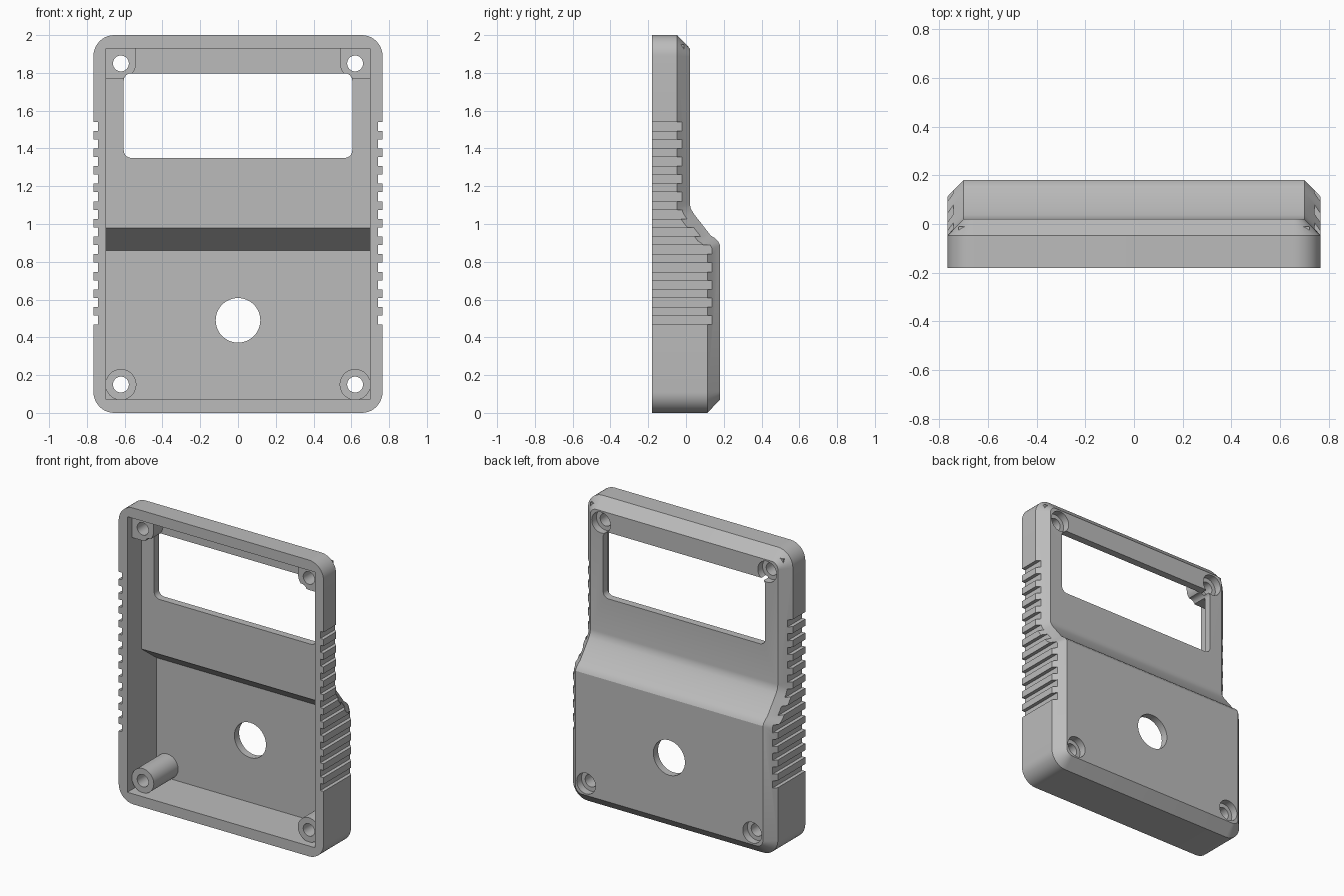
import bpy, bmesh
from math import sin, cos, pi

cube = bpy.data.objects.get("Cube")
if cube:
    bpy.data.objects.remove(cube, do_unlink=True)

grey = bpy.data.materials.new("plastic_grey")
grey.use_nodes = True
grey.diffuse_color = (0.5, 0.5, 0.5, 1)
grey.node_tree.nodes["Principled BSDF"].inputs["Base Color"].default_value = (0.5, 0.5, 0.5, 1)

FRONT = -0.18


def arc(cx, cz, r, a0, a1, n):
    return [(cx + r * cos(a0 + (a1 - a0) * i / n), cz + r * sin(a0 + (a1 - a0) * i / n))
            for i in range(n + 1)]


def circle(cx, cz, r, n=40):
    return arc(cx, cz, r, 0, 2 * pi, n)[:-1]


def finish(bm, name):
    bmesh.ops.recalc_face_normals(bm, faces=bm.faces[:])
    me = bpy.data.meshes.new(name)
    bm.to_mesh(me)
    bm.free()
    me.materials.append(grey)
    ob = bpy.data.objects.new(name, me)
    bpy.context.collection.objects.link(ob)
    return ob


def add_prism(bm, pts, a, b, along="y"):
    """Extrude a 2D outline: (x, z) along y, or (y, z) along x."""
    place = (lambda p, t: (p[0], t, p[1])) if along == "y" else (lambda p, t: (t, p[0], p[1]))
    lo = [bm.verts.new(place(p, a)) for p in pts]
    hi = [bm.verts.new(place(p, b)) for p in pts]
    bm.faces.new(lo)
    bm.faces.new(hi[::-1])
    for i in range(len(pts)):
        j = (i + 1) % len(pts)
        bm.faces.new((lo[i], lo[j], hi[j], hi[i]))


def combine(target, bm, operation, name):
    tool = finish(bm, name)
    tool.hide_render = True
    mod = target.modifiers.new(name, 'BOOLEAN')
    mod.operation, mod.solver, mod.object = operation, 'EXACT', tool
    bpy.context.view_layer.objects.active = target
    bpy.ops.object.modifier_apply(modifier=mod.name)
    bpy.data.objects.remove(tool, do_unlink=True)


# Back surface: thick lower half, filleted slope, thin upper half (z, y)
step = [(0.89, 0.18), (0.905, 0.172), (0.925, 0.153), (0.94, 0.13), (1.035, 0.056),
        (1.06, 0.037), (1.085, 0.024), (1.11, 0.02)]


def side_outline(hx, z0, z1, r, shift):
    """Right half of the rounded outline, bottom to top."""
    return (arc(hx - r, z0 + r, r, -pi / 2, 0, 10)
            + [(hx, z + shift) for z, y in step]
            + arc(hx - r, z1 - r, r, 0, pi / 2, 10))


# Outer body with a chamfer round the back
rim = side_outline(0.765, 0, 2, 0.11, -0.03)
inset = side_outline(0.70, 0.07, 1.93, 0.045, 0)
depth = [step[0][1]] * 11 + [y for z, y in step] + [step[-1][1]] * 11
bm = bmesh.new()
sides = []
for s in (1, -1):
    sides.append([[bm.verts.new(p) for p in ((s * o[0], FRONT, o[1]),
                                            (s * o[0], y - 0.067, o[1]),
                                            (s * n[0], y, n[1]))]
                  for o, n, y in zip(rim, inset, depth)])
R, L = sides
for i in range(len(R) - 1):
    for col in sides:
        for k in (0, 1):
            bm.faces.new((col[i][k], col[i + 1][k], col[i + 1][k + 1], col[i][k + 1]))
    for k in (0, 2):
        bm.faces.new((R[i][k], R[i + 1][k], L[i + 1][k], L[i][k]))
for i in (0, -1):
    for k in (0, 1):
        bm.faces.new((R[i][k], R[i][k + 1], L[i][k + 1], L[i][k]))
shell = finish(bm, "case_shell")

# Open cavity following the stepped back
bm = bmesh.new()
add_prism(bm, [(-0.3, 0.07), (0.13, 0.07), (0.13, 0.86), (-0.03, 0.98),
               (-0.03, 1.93), (-0.3, 1.93)], -0.70, 0.70, "x")
combine(shell, bm, 'DIFFERENCE', "cavity")

# Screw bosses: round at the bottom, corner blocks at the top
SX, LOW, HIGH = 0.62, 0.15, 1.85
bm = bmesh.new()
for s in (1, -1):
    add_prism(bm, circle(s * SX, LOW, 0.082), -0.13, 0.15)
    corner = arc(SX, HIGH, 0.08, pi, 1.5 * pi, 12) + [(0.72, HIGH - 0.08), (0.72, 1.95),
                                                       (SX - 0.08, 1.95)]
    add_prism(bm, [(s * x, z) for x, z in corner], -0.13, -0.01)
combine(shell, bm, 'UNION', "screw_bosses")

# Display window, button hole and screw holes
bm = bmesh.new()
window = []
for q, (sx, sz) in enumerate(((1, 1), (-1, 1), (-1, -1), (1, -1))):
    window += arc(sx * 0.565, 1.574 + sz * 0.184, 0.04, q * pi / 2, (q + 1) * pi / 2, 8)
add_prism(bm, window, -0.3, 0.3)
add_prism(bm, circle(0, 0.49, 0.118, 64), -0.3, 0.3)
for s in (1, -1):
    for z in (LOW, HIGH):
        add_prism(bm, circle(s * SX, z, 0.042), -0.3, 0.3)
combine(shell, bm, 'DIFFERENCE', "openings")

# Counterbores for the screw heads
bm = bmesh.new()
for s in (1, -1):
    add_prism(bm, circle(s * SX, LOW, 0.07), 0.13, 0.3)
    add_prism(bm, circle(s * SX, HIGH, 0.07), -0.03, 0.3)
combine(shell, bm, 'DIFFERENCE', "counterbores")

# Grip grooves down both sides
bm = bmesh.new()
for s in (1, -1):
    for i in range(12):
        z = 0.491 + i * 0.0933
        add_prism(bm, [(s * 0.741, z - 0.024), (s * 0.85, z - 0.024),
                       (s * 0.85, z + 0.024), (s * 0.741, z + 0.024)], -0.3, 0.3)
combine(shell, bm, 'DIFFERENCE', "grip_grooves")

# Smooth fillets, crisp edges
bpy.ops.object.select_all(action='DESELECT')
shell.select_set(True)
bpy.context.view_layer.objects.active = shell
bpy.ops.object.shade_smooth_by_angle(angle=0.45)
